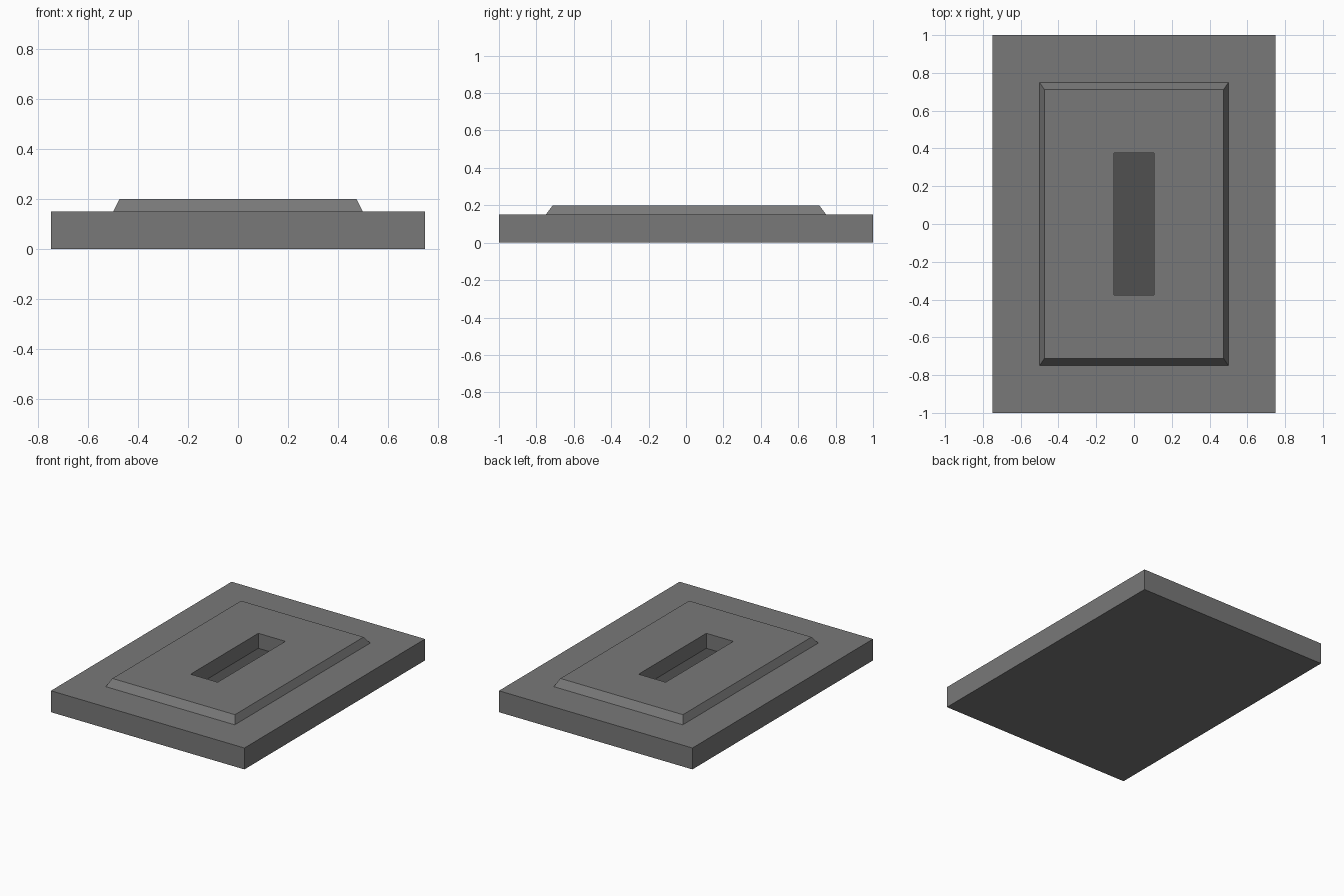
import bpy, bmesh

if "Cube" in bpy.data.objects:
    bpy.data.objects.remove(bpy.data.objects["Cube"])


def material(name, value):
    m = bpy.data.materials.new(name)
    m.diffuse_color = (value, value, value, 1)
    m.use_nodes = True
    m.node_tree.nodes["Principled BSDF"].inputs["Base Color"].default_value = m.diffuse_color
    return m


grey = material("mid_grey", 0.19)
dark = material("dark_grey", 0.08)

# Plan outline half sizes (x, y) and height of each ring, from the
# underside, over the raised panel and down into the slot
rings = [
    (0.75, 1.0, 0.0),
    (0.75, 1.0, 0.15),
    (0.5, 0.75, 0.15),
    (0.475, 0.7125, 0.2),
    (0.105, 0.375, 0.2),
    (0.105, 0.375, 0.095),
]

bm = bmesh.new()
loops = [[bm.verts.new((sx * x, sy * y, z))
          for sx, sy in ((-1, -1), (1, -1), (1, 1), (-1, 1))]
         for x, y, z in rings]

# Bridge neighbouring rings
for a, b in zip(loops, loops[1:]):
    for i in range(4):
        j = (i + 1) % 4
        bm.faces.new((a[i], a[j], b[j], b[i]))

# Underside and dark slot floor
bm.faces.new(loops[0][::-1])
bm.faces.new(loops[-1]).material_index = 1

mesh = bpy.data.meshes.new("slotted_plate")
bm.to_mesh(mesh)
bm.free()
mesh.materials.append(grey)
mesh.materials.append(dark)
plate = bpy.data.objects.new("slotted_plate", mesh)
bpy.context.collection.objects.link(plate)
